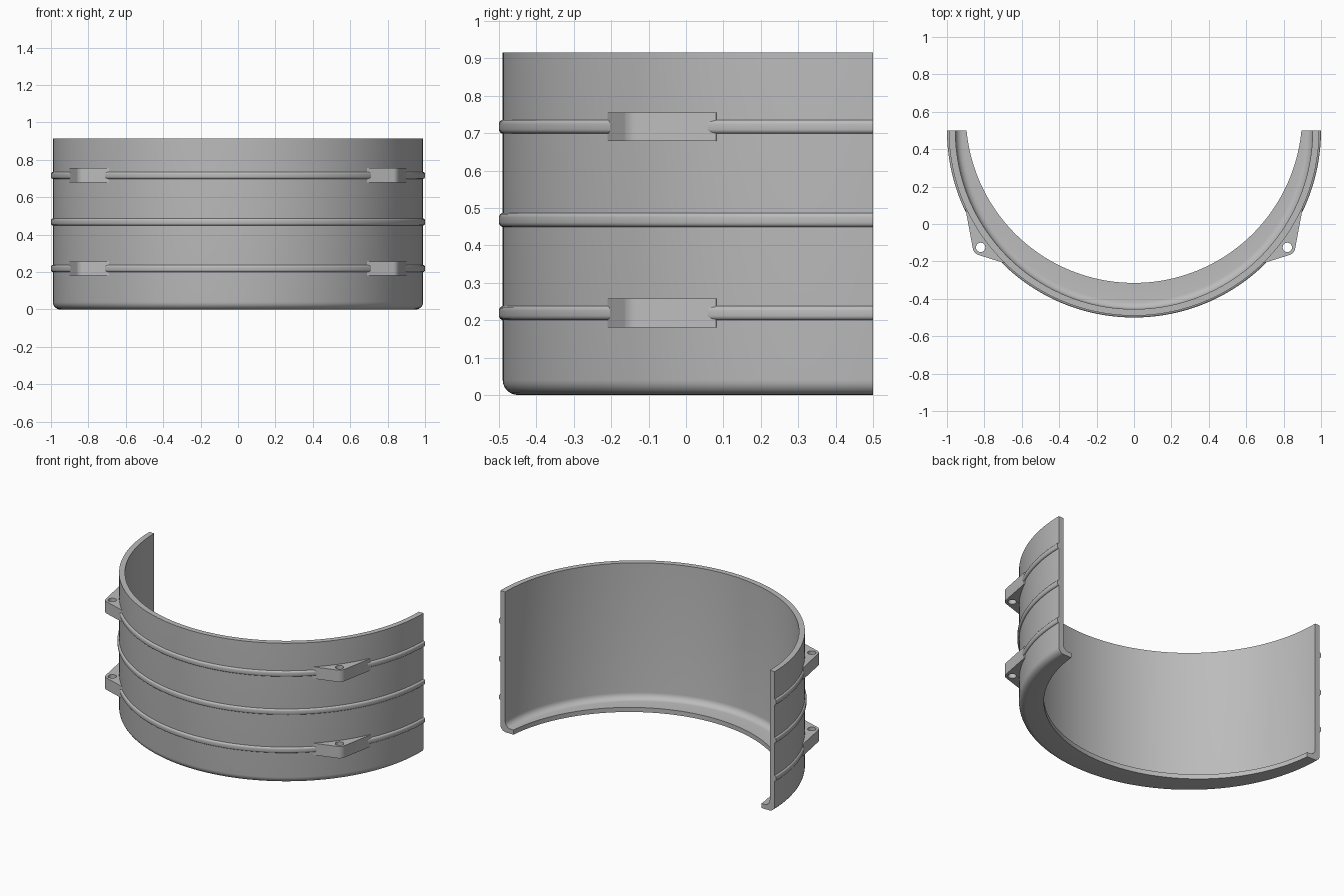
import bpy, bmesh, math
from math import sin, cos, pi, radians, atan2, sqrt

cube = bpy.data.objects.get("Cube")
if cube:
    bpy.data.objects.remove(cube)

CY = 0.5           # axis of the half cylinder
STEPS = 96
WALL_OUT, WALL_IN, HEIGHT = 0.99, 0.955, 0.915
FLOOR, FILLET = 0.03, 0.04

grey = bpy.data.materials.new("plain grey")
grey.use_nodes = True
colour = (0.5, 0.5, 0.5, 1)
grey.diffuse_color = colour
grey.node_tree.nodes["Principled BSDF"].inputs["Base Color"].default_value = colour


def finish(name, mesh):
    mesh.materials.clear()
    mesh.materials.append(grey)
    for p in mesh.polygons:
        p.use_smooth = True
    mesh.set_sharp_from_angle(angle=radians(30))
    ob = bpy.data.objects.new(name, mesh)
    bpy.context.collection.objects.link(ob)
    return ob


def arc(cx, cz, r, a0, a1, n=6):
    """Points on an arc, angles in degrees."""
    angles = [radians(a0 + (a1 - a0) * i / n) for i in range(n + 1)]
    return [(cx + r * cos(a), cz + r * sin(a)) for a in angles]


def half_sweep(name, profile):
    """Sweep a closed (radius, height) profile around the front half circle."""
    bm = bmesh.new()
    rings = []
    for i in range(STEPS + 1):
        a = pi + pi * i / STEPS
        rings.append([bm.verts.new((r * cos(a), CY + r * sin(a), z))
                      for r, z in profile(a)])
    n = len(rings[0])
    for s, t in zip(rings, rings[1:]):
        for j in range(n):
            k = (j + 1) % n
            bm.faces.new((s[j], s[k], t[k], t[j]))
    bm.faces.new(rings[0])
    bm.faces.new(rings[-1][::-1])
    bmesh.ops.recalc_face_normals(bm, faces=bm.faces)
    mesh = bpy.data.meshes.new(name)
    bm.to_mesh(mesh)
    bm.free()
    return finish(name, mesh)


# Shell: wall with a rounded foot and an inward lip, widest at the front
def shell_profile(a):
    shift, radius = 0.084, 0.899
    lip = shift * -abs(sin(a)) + sqrt(radius ** 2 - (shift * cos(a)) ** 2)
    pts = [(lip, FLOOR), (lip, 0)]
    pts += arc(WALL_OUT - FILLET, FILLET, FILLET, -90, 0)
    pts += [(WALL_OUT, HEIGHT), (WALL_IN, HEIGHT)]
    pts += arc(WALL_IN - FILLET, FLOOR + FILLET, FILLET, 0, -90)
    return pts


half_sweep("shell", shell_profile)


# Three rounded ribs around the outside
def rib_profile(z):
    h, r = 0.019, 0.012
    pts = [(0.975, z - h)]
    pts += arc(1 - r, z - h + r, r, -90, 0, 4)
    pts += arc(1 - r, z + h - r, r, 0, 90, 4)
    pts += [(0.975, z + h)]
    return lambda a: pts


for label, z in (("lower", 0.219), ("middle", 0.468), ("upper", 0.717)):
    half_sweep(label + "_rib", rib_profile(z))


# Lugs: an eye with two arms that run tangent into the wall
EYE, EYE_R, HOLE_R = (0.82, -0.125), 0.042, 0.025
BACK, FRONT = (0.901, 0.08), (0.69, -0.21)


def tangent_angle(p, side):
    dx, dy = p[0] - EYE[0], p[1] - EYE[1]
    return math.degrees(atan2(dy, dx) + side * math.acos(EYE_R / math.hypot(dx, dy)))


def lug(name, side, z):
    a_back = tangent_angle(BACK, -1)
    a_front = tangent_angle(FRONT, 1)
    if a_front > a_back:
        a_front -= 360
    outline = [BACK] + arc(*EYE, EYE_R, a_back, a_front, 24) + [FRONT]
    ends = [math.degrees(atan2(y - CY, x)) for x, y in (FRONT, BACK)]
    outline += arc(0, CY, 0.972, *ends, 10)
    hole = arc(*EYE, HOLE_R, 0, 360, 32)[:-1]

    curve = bpy.data.curves.new(name, "CURVE")
    curve.dimensions = "2D"
    curve.fill_mode = "BOTH"
    curve.extrude = 0.0385
    for pts in (outline, hole):
        sp = curve.splines.new("POLY")
        sp.points.add(len(pts) - 1)
        for v, (x, y) in zip(sp.points, pts):
            v.co = (side * x, y, 0, 1)
        sp.use_cyclic_u = True
    tmp = bpy.data.objects.new(name + "_outline", curve)
    mesh = bpy.data.meshes.new_from_object(tmp)
    bpy.data.objects.remove(tmp)

    bm = bmesh.new()
    bm.from_mesh(mesh)
    bmesh.ops.remove_doubles(bm, verts=bm.verts, dist=0.0001)
    bmesh.ops.recalc_face_normals(bm, faces=bm.faces)
    bm.to_mesh(mesh)
    bm.free()
    finish(name, mesh).location.z = z


for level, z in (("lower", 0.219), ("upper", 0.717)):
    for word, side in (("left", 1), ("right", -1)):
        lug(f"{level}_{word}_lug", side, z)
